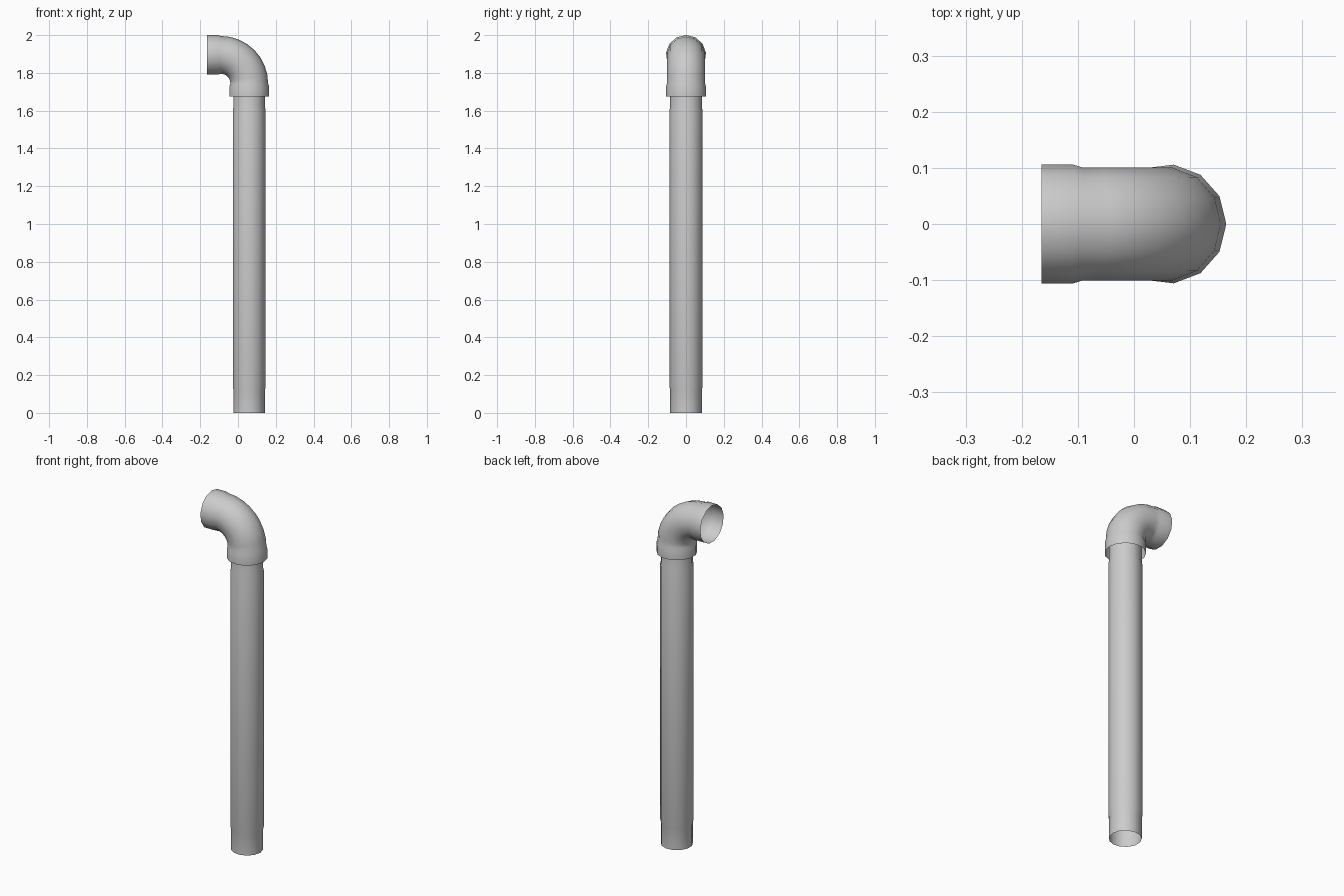
import bpy, bmesh, math
from mathutils import Vector

if "Cube" in bpy.data.objects:
    bpy.data.objects.remove(bpy.data.objects["Cube"])

SIDES = 13
X = 0.058          # axis of the upright pipe
Z = 1.894          # axis of the outlet
BEND = 0.15        # centreline radius of the elbow


def sweep(name, stations):
    """Open tube through (x, z, tilt, radius) rings; tilt 0 points up, 90 deg points to -x."""
    bm = bmesh.new()
    rings = []
    for x, z, tilt, r in stations:
        out = Vector((math.cos(tilt), 0, math.sin(tilt)))
        ring = []
        for i in range(SIDES):
            a = 2 * math.pi * i / SIDES
            p = Vector((x, 0, z)) + out * (r * math.cos(a)) + Vector((0, r * math.sin(a), 0))
            ring.append(bm.verts.new(p))
        rings.append(ring)
    for lo, hi in zip(rings, rings[1:]):
        for i in range(SIDES):
            j = (i + 1) % SIDES
            bm.faces.new((lo[i], lo[j], hi[j], hi[i]))
    for f in bm.faces:
        f.smooth = True
    mesh = bpy.data.meshes.new(name)
    bm.to_mesh(mesh)
    bm.free()
    obj = bpy.data.objects.new(name, mesh)
    bpy.context.collection.objects.link(obj)
    return obj


# Upright pipe, slightly narrower at both ends
sweep("upright_pipe", [(X, z, 0, r) for z, r in
      ((0, 0.084), (0.12, 0.084), (0.135, 0.0875), (1.605, 0.0875), (1.62, 0.084), (1.74, 0.084))])

# Elbow: lower collar, quarter bend, outlet collar
R_COLLAR, R_BODY = 0.1065, 0.1015
path = [(X, 1.675, 0, R_COLLAR), (X, 1.728, 0, R_COLLAR)]
for k in range(9):
    t = math.pi / 2 * k / 8
    path.append((X - BEND + BEND * math.cos(t), Z - BEND + BEND * math.sin(t), t, R_BODY))
path += [(-0.108, Z, math.pi / 2, R_COLLAR), (-0.165, Z, math.pi / 2, R_COLLAR)]
sweep("elbow", path)
